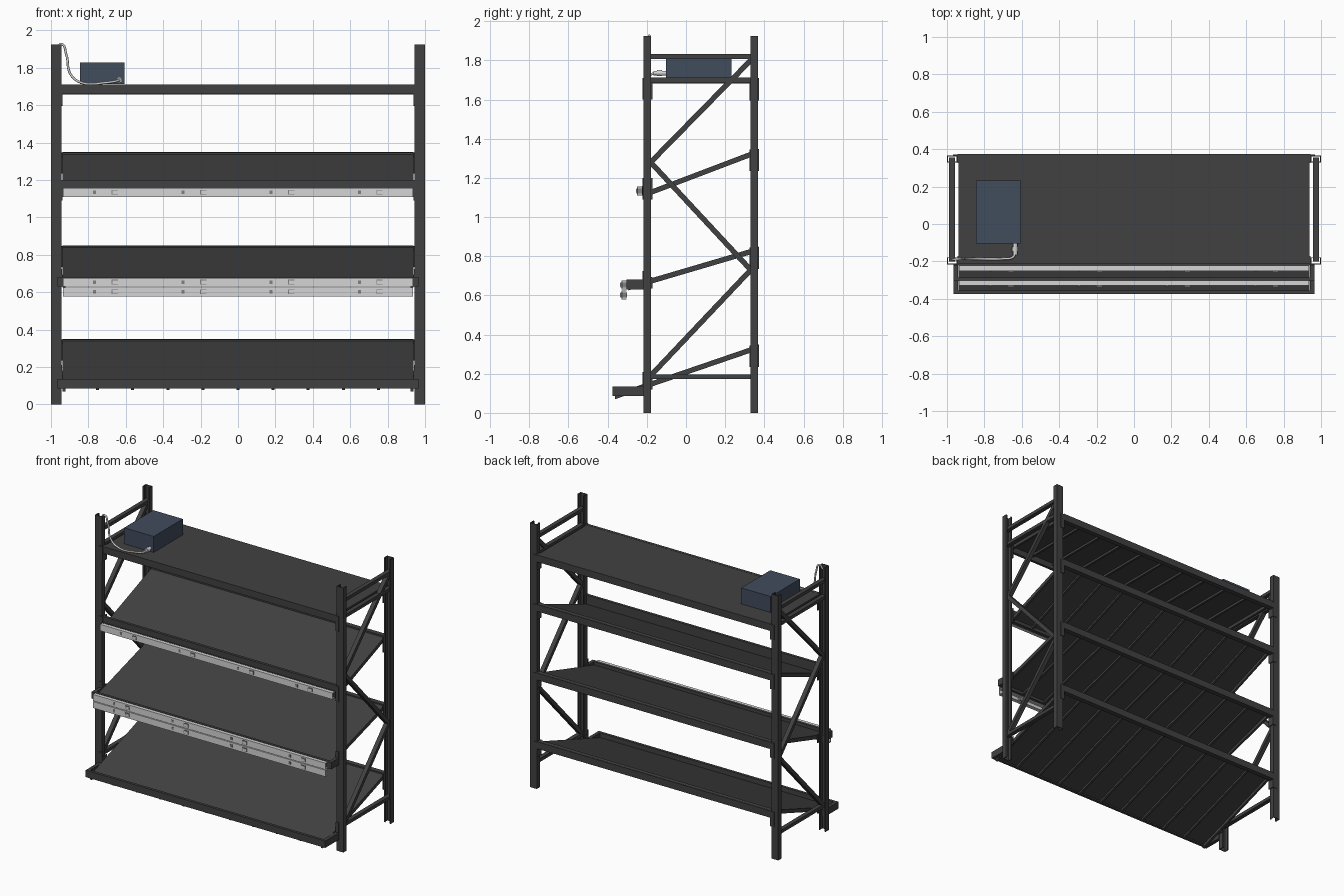
import bpy, math
from mathutils import Vector

if "Cube" in bpy.data.objects:
    bpy.data.objects.remove(bpy.data.objects["Cube"])


def material(name, rgb):
    m = bpy.data.materials.new(name)
    m.diffuse_color = (*rgb, 1)
    m.use_nodes = True
    m.node_tree.nodes["Principled BSDF"].inputs["Base Color"].default_value = m.diffuse_color
    return m


STEEL = material("dark steel", (0.053, 0.053, 0.053))
BLUE = material("slate blue", (0.053, 0.072, 0.108))
WHITE = material("light grey", (0.66, 0.66, 0.66))
GREY = material("mid grey", (0.22, 0.22, 0.22))


def make(name, verts, faces, mat):
    me = bpy.data.meshes.new(name)
    me.from_pydata(verts, [], faces)
    me.materials.append(mat)
    ob = bpy.data.objects.new(name, me)
    bpy.context.collection.objects.link(ob)
    return ob


def extrude(name, pts, a, b, mat, place):
    """Extrude a closed 2D outline from a to b; place(u, v, w) gives xyz."""
    n = len(pts)
    verts = [place(u, v, w) for w in (a, b) for u, v in pts]
    faces = [tuple(range(n)), tuple(range(2 * n - 1, n - 1, -1))]
    faces += [(i, i + n, (i + 1) % n + n, (i + 1) % n) for i in range(n)]
    ob = make(name, verts, faces, mat)
    import bmesh
    bm = bmesh.new()
    bm.from_mesh(ob.data)
    bmesh.ops.recalc_face_normals(bm, faces=bm.faces)
    bm.to_mesh(ob.data)
    bm.free()
    return ob


def prism(name, yz, x0, x1, mat=STEEL):
    return extrude(name, yz, x0, x1, mat, lambda y, z, x: (x, y, z))


def box(name, x0, x1, y0, y1, z0, z1, mat=STEEL):
    return prism(name, [(y0, z0), (y1, z0), (y1, z1), (y0, z1)], x0, x1, mat)


def bar(name, p, q, t, x0, x1):
    """Straight bar between two yz points, t thick."""
    d = (Vector(q) - Vector(p)).normalized() * t / 2
    n = Vector((-d.y, d.x))
    p, q = Vector(p), Vector(q)
    return prism(name, [tuple(v) for v in (p - n, q - n, q + n, p + n)], x0, x1)


# Uprights: open channels facing each other, and their bracing
T, H = 0.005, 1.925
for s, side in ((-1, "left"), (1, "right")):
    for y0, d, end in ((-0.216, 1, "front"), (0.367, -1, "back")):
        prof = [(1, 0), (1, .038), (.989, .038), (.989, .033), (.995, .033), (.995, T),
                (.95, T), (.95, .033), (.956, .033), (.956, .038), (.945, .038), (.945, 0)]
        extrude(f"{side}_{end}_post", [(s * x, y0 + d * y) for x, y in prof], 0, H, STEEL,
                lambda u, v, w: (u, v, w))
    xa, xb = sorted((s * .988, s * .957))
    for z in (1.82, 1.70, 0.185):
        box(f"{side}_cross_brace", xa, xb, -0.2, 0.355, z - .012, z + .012)
    for p, q in (((.34, 1.81), (-.19, 1.27)), ((-.19, 1.29), (.34, .72)), ((.34, .74), (-.19, .18))):
        bar(f"{side}_diagonal_brace", p, q, .027, xa, xb)


def deck(name, y0, z0, y1, z1, panels=10, w=.938):
    """Sheet deck with side rails and ribs below; z is the top surface."""
    def strip(n, up, down, xa, xb, a=y0, b=y1):
        g = (z1 - z0) / (y1 - y0)
        za, zb = z0 + g * (a - y0), z0 + g * (b - y0)
        prism(n, [(a, za - down), (b, zb - down), (b, zb - up), (a, za - up)], xa, xb)
    strip(name, 0, .006, -w, w)
    for i in range(panels + 1):
        x = -w + 2 * w * i / panels
        x = max(-w + .008, min(w - .008, x))
        edge = i in (0, panels)
        strip(name + ("_side_rail" if edge else "_rib"), .005, .028 if edge else .022,
              x - .008, x + .008, y0 + .002, y1 - .01)


deck("top_deck", -.2, 1.709, .372, 1.709)
deck("upper_deck", -.19, 1.136, .37, 1.349)
deck("middle_deck", -.295, .653, .37, .849)
deck("bottom_deck", -.365, .097, .37, .349)

# Back beams, their hook plates on the rear posts
for z in (1.71, 1.35, .85, .35):
    box("back_beam", -.943, .943, .338, .374, z - .052, z - .002)
    for s in (-1, 1):
        xa, xb = sorted((s * .968, s * .942))
        box("back_hook_plate", xa, xb, .367, .372, z - .115, z - .005)
        xa, xb = sorted((s * .944, s * .938))
        box("back_hook_side", xa, xb, .325, .372, z - .115, z - .005)

# Front beams between the posts and their hook plates
for z0, z1 in ((1.66, 1.71), (1.155, 1.2), (.635, .66), (.12, .145)):
    if z0 > 1:
        box("front_beam", -.943, .943, -.215, -.195, z0, z1)
    for s in (-1, 1):
        xa, xb = sorted((s * .966, s * .942))
        box("front_hook_plate", xa, xb, -.221, -.216, z1 - .11 if z0 > 1 else z0, z1 if z0 > 1 else z0 + .09)
        xa, xb = sorted((s * .944, s * .938))
        box("front_hook_side", xa, xb, -.218, -.17, z1 - .11 if z0 > 1 else z0, z1 if z0 > 1 else z0 + .06)

# Projecting front ledges: lip plus side arms
for name, y, z in (("bottom", -.375, .085), ("middle", -.305, .63)):
    box(name + "_ledge_lip", -.965, .965, y, y + .02, z, z + .05)
    for s in (-1, 1):
        xa, xb = sorted((s * .965, s * .94))
        box(name + "_ledge_arm", xa, xb, y, -.21, z, z + .05)
box("upper_ledge_lip", -.938, .938, -.224, -.195, 1.11, 1.158)

# Light strips: channel with clips and small plates in four modules
for y, z in ((-.25, 1.11), (-.33, .63), (-.33, .578)):
    h = .047
    prism("strip_channel", [(y, z), (y + .025, z), (y + .025, z + .006), (y + .006, z + .006),
                            (y + .006, z + h - .006), (y + .025, z + h - .006),
                            (y + .025, z + h), (y, z + h)], -.936, .936, WHITE)
    for i in range(4):
        x = -.766 + i * .4715
        box("strip_socket", x - .008, x + .008, y - .003, y + .001, z + .014, z + .033, GREY)
        x += .108
        box("clip_frame", x - .017, x + .017, y - .004, y + .001, z + .011, z + .037, GREY)
        box("clip_face", x - .012, x + .017, y - .006, y + .001, z + .015, z + .033, WHITE)
        box("clip_back", x - .015, x + .015, y + .006, y + .028, z + .01, z + .037, GREY)

# Control box on the top deck
box("control_box", -.845, -.607, -.103, .232, 1.712, 1.828, BLUE)


def tube(name, pts, r, mat):
    cu = bpy.data.curves.new(name, "CURVE")
    cu.dimensions = "3D"
    cu.bevel_depth, cu.bevel_resolution, cu.resolution_u = r, 2, 8
    cu.use_fill_caps = True
    sp = cu.splines.new("BEZIER")
    sp.bezier_points.add(len(pts) - 1)
    for b, p in zip(sp.bezier_points, pts):
        b.co = p
        b.handle_left_type = b.handle_right_type = "AUTO"
    cu.materials.append(mat)
    ob = bpy.data.objects.new(name, cu)
    bpy.context.collection.objects.link(ob)


# Cable from the post to the box, with a stepped plug
tube("cable", [(-.968, -.19, 1.90), (-.945, -.188, 1.926), (-.918, -.186, 1.87), (-.895, -.186, 1.765),
               (-.84, -.186, 1.721), (-.70, -.186, 1.721), (-.645, -.175, 1.73), (-.635, -.145, 1.735)],
     .0065, WHITE)
for y0, y1, r in ((-.165, -.145, .011), (-.147, -.122, .016), (-.124, -.102, .012)):
    ring = [(-.635 + r * math.cos(a * math.pi / 6), 1.735 + r * math.sin(a * math.pi / 6)) for a in range(12)]
    extrude("plug", ring, y0, y1, WHITE, lambda u, v, w: (u, w, v))
